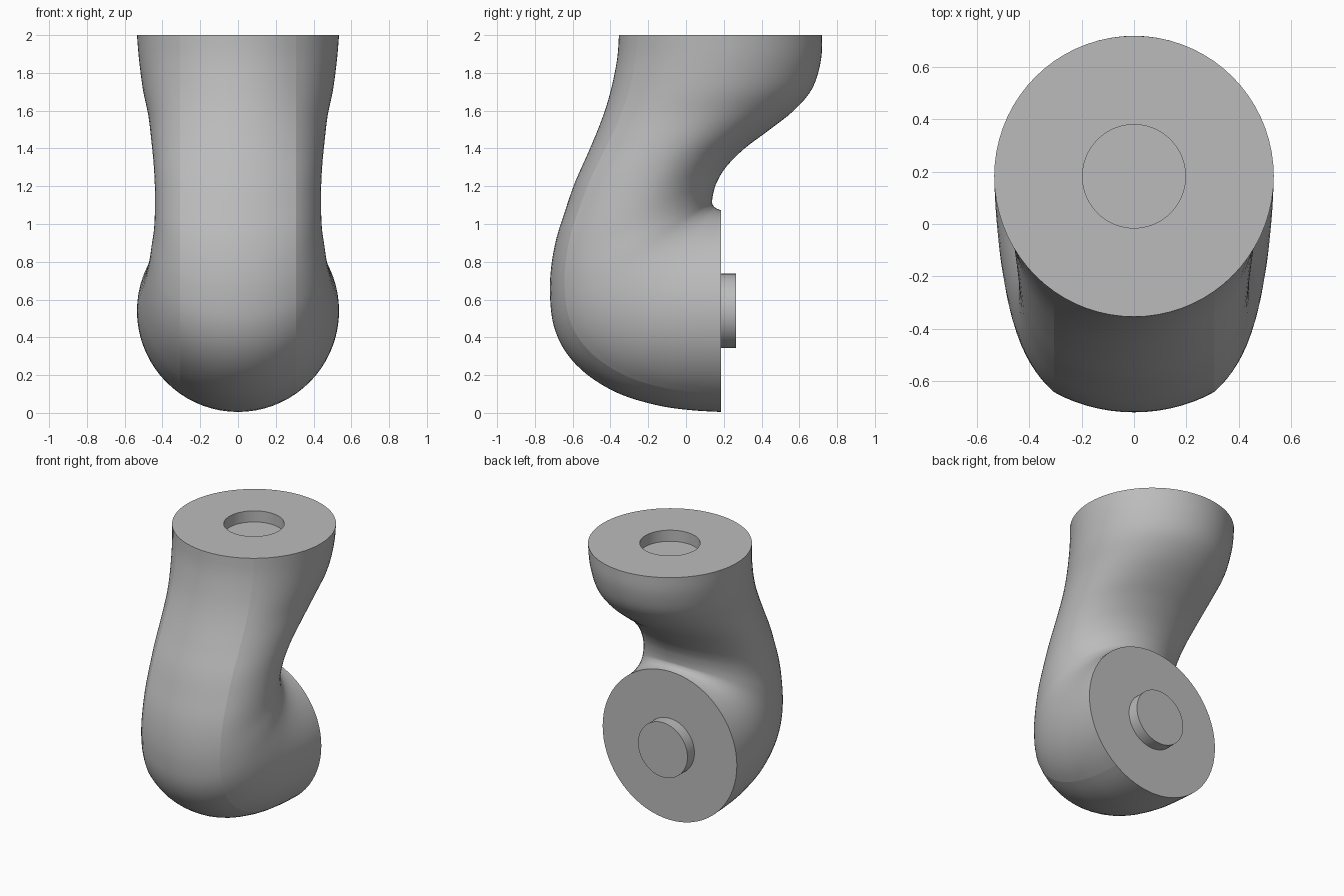
import bpy
import bmesh
from math import sin, cos, pi, radians
from mathutils import Vector

cube = bpy.data.objects.get("Cube")
if cube:
    bpy.data.objects.remove(cube)

RADIUS = 0.535        # both end faces
PIN = 0.197           # socket and peg radius
DEPTH = 0.08          # socket depth and peg length
SIDES = 72
CREASE = 7            # ring index where the outer band meets the side
STEPS = 4             # rings between two stations

grey = bpy.data.materials.new("plain grey")
grey.use_nodes = True
colour = (0.5, 0.5, 0.5, 1)
grey.diffuse_color = colour
grey.node_tree.nodes["Principled BSDF"].inputs["Base Color"].default_value = colour

# Stations down the limb: outer y, outer z, inner y, inner z, half width
stations = [Vector(s) for s in (
    (-.355, 2, .72, 2, .535),
    (-.365, 1.87, .715, 1.87, .524),
    (-.4, 1.7, .67, 1.72, .503),
    (-.447, 1.55, .57, 1.6, .475),
    (-.517, 1.38, .43, 1.49, .458),
    (-.588, 1.22, .31, 1.4, .446),
    (-.64, 1.07, .215, 1.305, .44),
    (-.687, .92, .165, 1.225, .44),
    (-.714, .77, .145, 1.165, .445),
    (-.72, .62, .138, 1.12, .458),
    (-.7, .46, .14, 1.105, .47),
    (-.635, .32, .148, 1.092, .485),
    (-.52, .2, .157, 1.085, .5),
    (-.35, .1, .167, 1.08, .515),
    (-.15, .04, .175, 1.077, .526),
    (.02, .015, .18, 1.075, .532),
    (.185, .005, .185, 1.075, .535))]


def smooth_path(points):
    """Catmull-Rom interpolation through the stations."""
    path = []
    last = len(points) - 1
    for i in range(last):
        a, b, c, d = (points[min(max(i + k, 0), last)] for k in (-1, 0, 1, 2))
        for s in range(STEPS):
            t = s / STEPS
            path.append(b + (c - a) * (t / 2)
                        + (a * 2 - b * 5 + c * 4 - d) * (t * t / 2)
                        + (b * 3 - a - c * 3 + d) * (t ** 3 / 2))
    return path + [points[-1]]


def section(station):
    """Ring with a round outer band, narrowed sides and an elliptic inner half."""
    oy, oz, iy, iz, width = station
    edge = RADIUS * sin(2 * pi * CREASE / SIDES)
    ring = []
    for i in range(SIDES):
        angle = 2 * pi * i / SIDES
        across = RADIUS * sin(angle)
        x = abs(across)
        if cos(angle) < 0:
            x *= width / RADIUS
        elif x > edge:
            x = edge + (x - edge) * (width - edge) / (RADIUS - edge)
        x = x if across >= 0 else -x
        f = (1 - cos(angle)) / 2
        ring.append(Vector((x, oy + (iy - oy) * f, oz + (iz - oz) * f)))
    return ring


def finish(obj):
    obj.data.materials.clear()
    obj.data.materials.append(grey)
    bpy.ops.object.select_all(action="DESELECT")
    obj.select_set(True)
    bpy.context.view_layer.objects.active = obj
    bpy.ops.object.shade_smooth_by_angle(angle=radians(35))


# Curved limb, with a round socket sunk in its top face
rings = [section(s) for s in smooth_path(stations)]
top = sum(rings[0], Vector()) / SIDES
rim = [top + (p - top) * (PIN / RADIUS) for p in rings[0]]
floor = [p - Vector((0, 0, DEPTH)) for p in rim]

bm = bmesh.new()
loops = [[bm.verts.new(p) for p in ring] for ring in [floor, rim] + rings]
for a, b in zip(loops, loops[1:]):
    for i in range(SIDES):
        j = (i + 1) % SIDES
        bm.faces.new((a[i], a[j], b[j], b[i]))
bm.faces.new(loops[0])
bm.faces.new(loops[-1])
bmesh.ops.recalc_face_normals(bm, faces=bm.faces)
for a, b in zip(loops[2:], loops[3:]):
    for i in (CREASE, SIDES - CREASE):
        bm.edges.get((a[i], b[i])).smooth = False
mesh = bpy.data.meshes.new("curved_limb")
bm.to_mesh(mesh)
bm.free()
limb = bpy.data.objects.new("curved_limb", mesh)
bpy.context.collection.objects.link(limb)
finish(limb)

# Connecting peg on the back face
end = sum(rings[-1], Vector()) / SIDES
bpy.ops.mesh.primitive_cylinder_add(
    vertices=SIDES, radius=PIN, depth=DEPTH,
    location=end + Vector((0, DEPTH / 2, 0)), rotation=(pi / 2, 0, 0))
peg = bpy.context.object
peg.name = "connecting_peg"
finish(peg)
